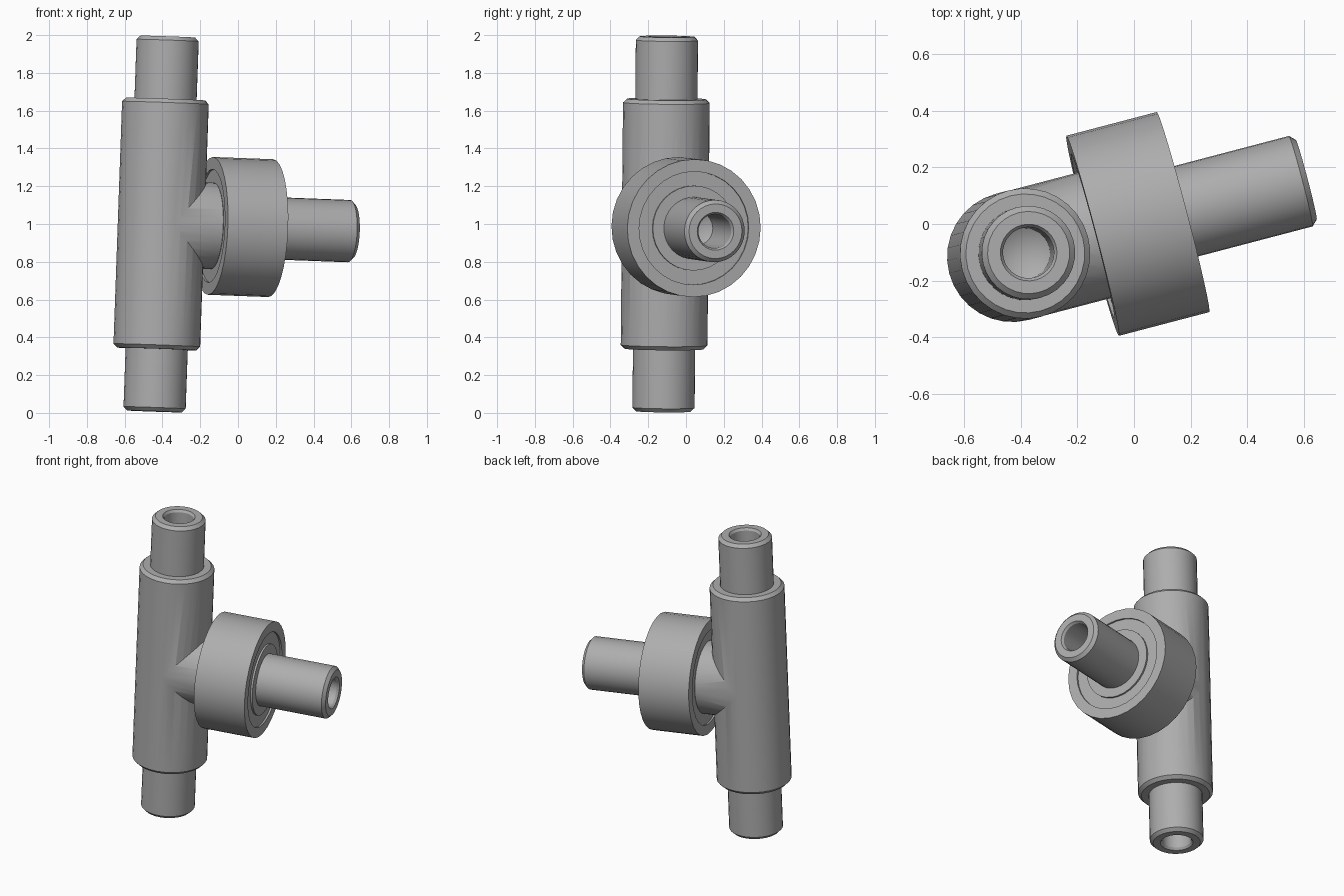
import bpy, bmesh, math
from mathutils import Matrix

SEGMENTS = 32
default = bpy.data.objects.get("Cube")
if default:
    bpy.data.objects.remove(default, do_unlink=True)

steel = bpy.data.materials.new("grey steel")
steel.use_nodes = True
colour = (0.42, 0.42, 0.42, 1)
steel.diffuse_color = colour
steel.node_tree.nodes["Principled BSDF"].inputs["Base Color"].default_value = colour

# Shared placement: a small lean, a turn about the vertical, then the tee centre
PLACE = (Matrix.Translation((-0.407, -0.11, 1.0))
         @ Matrix.Rotation(math.radians(14.7), 4, "Z")
         @ Matrix.Rotation(math.radians(2.1), 4, "Y"))
SIDEWAYS = Matrix.Rotation(math.radians(90), 4, "Y")


def lathe(name, profile, matrix, closed=False):
    """Revolve (radius, height) points around the local z axis."""
    bm = bmesh.new()
    verts = [bm.verts.new((r, 0, z)) for r, z in profile]
    edges = [bm.edges.new(pair) for pair in zip(verts, verts[1:])]
    if closed:
        edges.append(bm.edges.new((verts[-1], verts[0])))
    bmesh.ops.spin(bm, geom=verts + edges, cent=(0, 0, 0), axis=(0, 0, 1),
                   angle=math.tau, steps=SEGMENTS, use_duplicate=False)
    bmesh.ops.remove_doubles(bm, verts=bm.verts, dist=1e-4)
    bmesh.ops.recalc_face_normals(bm, faces=bm.faces)
    mesh = bpy.data.meshes.new(name)
    bm.to_mesh(mesh)
    bm.free()
    mesh.materials.append(steel)
    obj = bpy.data.objects.new(name, mesh)
    bpy.context.collection.objects.link(obj)
    obj.matrix_world = PLACE @ matrix
    return obj


def select(obj):
    bpy.ops.object.select_all(action="DESELECT")
    obj.select_set(True)
    bpy.context.view_layer.objects.active = obj


def stub(shoulder, end, body=0.23, neck=0.165, bevel=0.02, bore=0.09, depth=0.4):
    """Half profile: chamfered body, narrower neck and a drilled blind hole."""
    return [(body, shoulder - bevel), (body - bevel, shoulder), (neck, shoulder),
            (neck, end - bevel), (neck - bevel, end), (bore + 0.01, end),
            (bore, end - 0.015), (bore, end - depth), (0, end - depth - 0.05)]


# Main upright shaft, mirrored top to bottom
upper = stub(0.662, 0.993)
lower = [(r, -z) for r, z in reversed(upper)]
body = lathe("tee_body", lower + upper, Matrix())

# Side branch, merged into the shaft
branch = lathe("side_branch", [(0, 0), (0.229, 0)] + stub(0.3, 1.05, body=0.229), SIDEWAYS)
merge = body.modifiers.new("join", "BOOLEAN")
merge.operation = "UNION"
merge.solver = "EXACT"
merge.object = branch
select(body)
bpy.ops.object.modifier_apply(modifier="join")
bpy.data.objects.remove(branch, do_unlink=True)

# Roller bearing: outer race, recessed shields and inner race
near, far, recess = 0.27, 0.6, 0.012
half = [(0.165, far), (0.225, far), (0.225, far - recess),
        (0.3, far - recess), (0.3, far), (0.365, far)]
back = [(r, near + far - z) for r, z in reversed(half)]
bearing = lathe("roller_bearing", half + back, SIDEWAYS, closed=True)

for obj in (body, bearing):
    select(obj)
    bpy.ops.object.shade_smooth_by_angle(angle=math.radians(30))
